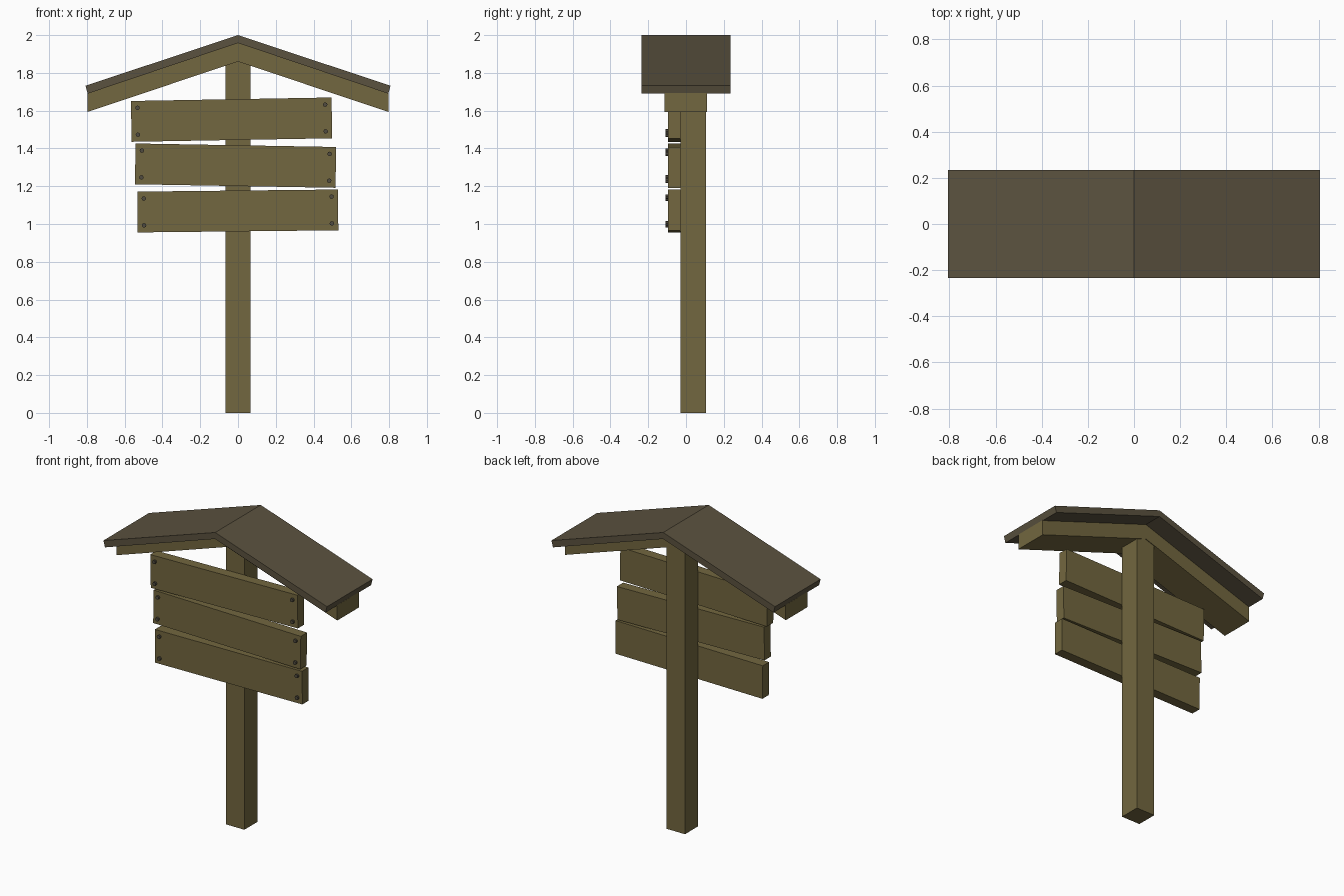
import bpy, bmesh
from math import radians
from mathutils import Matrix, Vector

if "Cube" in bpy.data.objects:
    bpy.data.objects.remove(bpy.data.objects["Cube"])


def material(name, color):
    m = bpy.data.materials.new(name)
    m.diffuse_color = (*color, 1)
    m.use_nodes = True
    m.node_tree.nodes["Principled BSDF"].inputs["Base Color"].default_value = m.diffuse_color
    return m


WOOD = material("wood", (0.17, 0.135, 0.05))
ROOF = material("roof_wood", (0.105, 0.085, 0.05))
IRON = material("nail_metal", (0.08, 0.07, 0.05))


def finish(name, bm, mat):
    bmesh.ops.recalc_face_normals(bm, faces=bm.faces)
    me = bpy.data.meshes.new(name)
    bm.to_mesh(me)
    bm.free()
    me.materials.append(mat)
    ob = bpy.data.objects.new(name, me)
    bpy.context.collection.objects.link(ob)
    return ob


def extrude_profile(name, half, y0, y1, mat):
    """Mirror a half outline (first and last points on x = 0) and extrude along y."""
    pts = half + [(-x, z) for x, z in reversed(half) if x > 0]
    bm = bmesh.new()
    front = [bm.verts.new((x, y0, z)) for x, z in pts]
    back = [bm.verts.new((x, y1, z)) for x, z in pts]
    n, h = len(pts), len(half)
    # caps split at the ridge into two convex quads
    for ring in (front, back):
        bm.faces.new(ring[:h])
        bm.faces.new([ring[0]] + ring[h - 1:])
    for i in range(n):
        j = (i + 1) % n
        bm.faces.new((front[i], front[j], back[j], back[i]))
    bmesh.ops.dissolve_limit(bm, angle_limit=0.001, verts=bm.verts, edges=bm.edges)
    return finish(name, bm, mat)


# Post, with its peaked top hidden in the gable beam
extrude_profile("post", [(0, 1.93), (0.067, 1.905), (0.067, 0), (0, 0)],
                -0.03, 0.106, WOOD)

# Gable beam and roof covering
extrude_profile("gable_beam", [(0, 1.96), (0.797, 1.693), (0.797, 1.593), (0, 1.86)],
                -0.115, 0.11, WOOD)
extrude_profile("roof", [(0, 2.0), (0.807, 1.732), (0.796, 1.69), (0, 1.958)],
                -0.235, 0.235, ROOF)

# Tilted boards, each with four nail heads
BOARDS = [("top", -0.034, 1.5525, 1.0), ("middle", -0.013, 1.309, -1.0),
          ("bottom", -0.001, 1.069, 0.6)]
for label, x, z, tilt in BOARDS:
    place = Matrix.Translation((x, -0.0625, z)) @ Matrix.Rotation(radians(-tilt), 4, 'Y')
    bm = bmesh.new()
    bmesh.ops.create_cube(bm, size=1,
                          matrix=place @ Matrix.Diagonal((1.062, 0.065, 0.216, 1)))
    finish(label + "_board", bm, WOOD)

    bm = bmesh.new()
    for sx in (-1, 1):
        for sz in (-1, 1):
            at = Matrix.Translation((sx * 0.497, -0.036, sz * 0.071))
            bmesh.ops.create_cone(bm, cap_ends=True, segments=8, radius1=0.012,
                                  radius2=0.012, depth=0.02,
                                  matrix=place @ at @ Matrix.Rotation(radians(90), 4, 'X'))
    finish(label + "_nails", bm, IRON)
